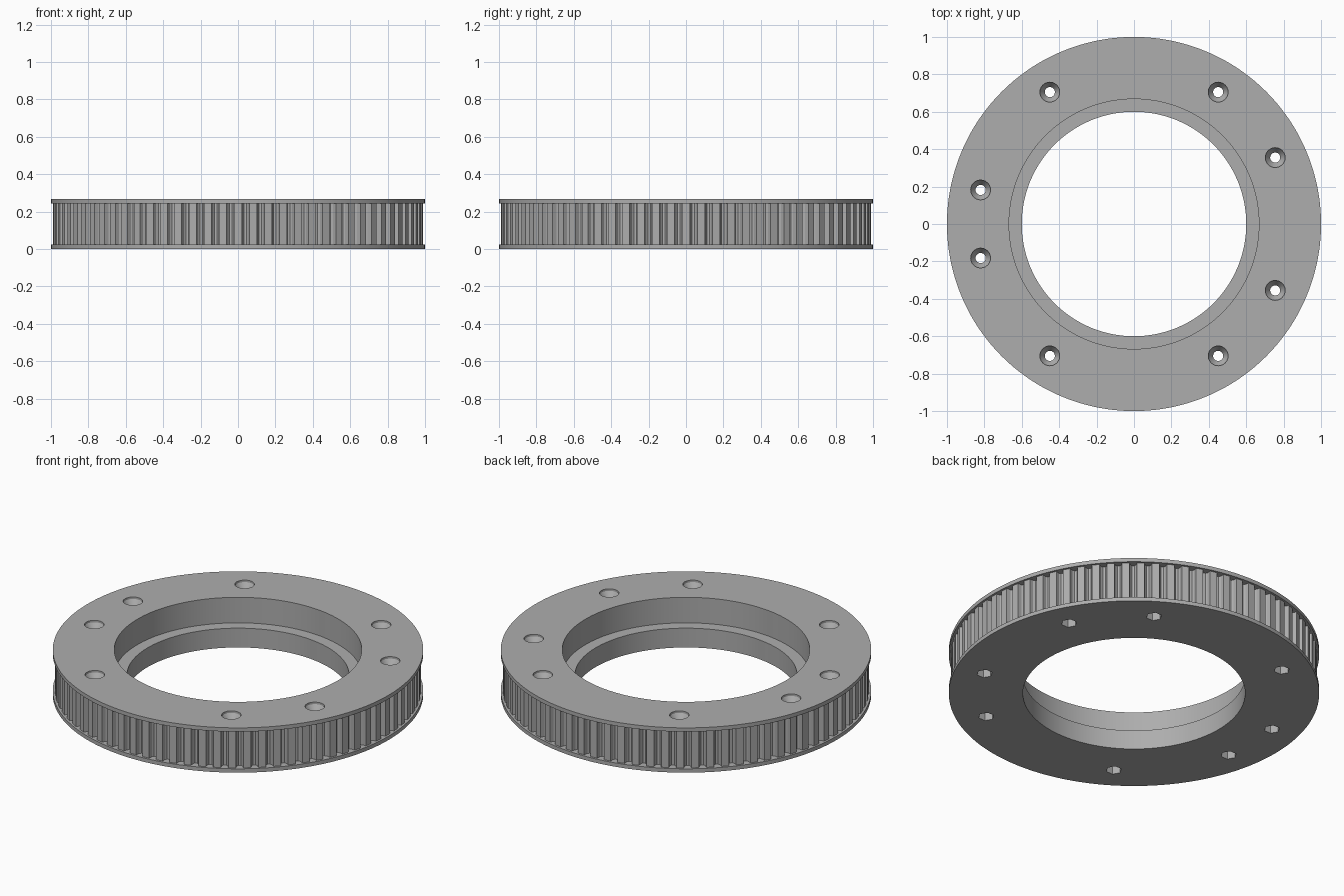
import bpy, bmesh, math
from math import cos, sin, pi

cube = bpy.data.objects.get("Cube")
if cube:
    bpy.data.objects.remove(cube)

HEIGHT, FLANGE, TEETH = 0.267, 0.023, 76

grey = bpy.data.materials.new("plain_grey")
grey.use_nodes = True
grey.diffuse_color = (0.42, 0.42, 0.42, 1)
grey.node_tree.nodes["Principled BSDF"].inputs["Base Color"].default_value = grey.diffuse_color


def make_object(name, bm):
    bmesh.ops.recalc_face_normals(bm, faces=bm.faces)
    mesh = bpy.data.meshes.new(name)
    bm.to_mesh(mesh)
    bm.free()
    obj = bpy.data.objects.new(name, mesh)
    bpy.context.collection.objects.link(obj)
    mesh.materials.append(grey)
    return obj


def add_loft(bm, rings, closed=False):
    """Skin a list of equal point rings; cap the ends unless closed."""
    loops = [[bm.verts.new(p) for p in ring] for ring in rings]
    n = len(loops[0])
    pairs = list(zip(loops, loops[1:])) + ([(loops[-1], loops[0])] if closed else [])
    for a, b in pairs:
        for i in range(n):
            j = (i + 1) % n
            bm.faces.new((a[i], a[j], b[j], b[i]))
    if not closed:
        bm.faces.new(loops[0])
        bm.faces.new(loops[-1])


def circle(r, z, n, cx=0, cy=0, turn=0):
    return [(cx + r * cos(turn + 2 * pi * i / n), cy + r * sin(turn + 2 * pi * i / n), z)
            for i in range(n)]


# Toothed outline: flat lands with round-bottomed grooves
def toothed(z):
    points = []
    for t in range(TEETH):
        for frac, r in ((0, .988), (.5, .988), (.56, .965), (.66, .955), (.84, .955), (.94, .965)):
            a = 2 * pi * (t + frac - .25) / TEETH - pi / 2
            points.append((r * cos(a), r * sin(a), z))
    return points


# Flanged ring with toothed rim, bore and bearing ledge
N = TEETH * 6
low, high, ledge = FLANGE, HEIGHT - FLANGE, 0.115
bm = bmesh.new()
start = -pi / 2 - pi / 2 / TEETH
add_loft(bm, [circle(.60, 0, N, turn=start), circle(1, 0, N, turn=start),
              circle(1, low, N, turn=start), toothed(low), toothed(high),
              circle(1, high, N, turn=start), circle(1, HEIGHT, N, turn=start),
              circle(.668, HEIGHT, N, turn=start), circle(.668, ledge, N, turn=start),
              circle(.60, ledge, N, turn=start)], closed=True)
pulley = make_object("toothed_pulley_ring", bm)

# Screw holes: countersink above, shank through, hexagonal nut pocket below
bm = bmesh.new()
for x, y in ((.45, .705), (.755, .355), (-.45, .705), (-.82, .182)):
    for side in (1, -1):
        c = (x, side * y)
        add_loft(bm, [circle(.043, -.02, 6, *c), circle(.043, .06, 6, *c),
                      circle(.027, .06, 6, *c), circle(.027, .065, 6, *c)])
cutter_nut = make_object("nut_pocket_cutter", bm)
bm = bmesh.new()
for x, y in ((.45, .705), (.755, .355), (-.45, .705), (-.82, .182)):
    for side in (1, -1):
        c = (x, side * y)
        add_loft(bm, [circle(.027, -.02, 24, *c), circle(.027, HEIGHT - .05, 24, *c),
                      circle(.053, HEIGHT - .012, 24, *c), circle(.053, HEIGHT + .02, 24, *c)])
cutter_screw = make_object("screw_hole_cutter", bm)

for cutter in (cutter_nut, cutter_screw):
    mod = pulley.modifiers.new(cutter.name, 'BOOLEAN')
    mod.operation, mod.solver, mod.object = 'DIFFERENCE', 'EXACT', cutter
bpy.context.view_layer.objects.active = pulley
pulley.select_set(True)
for mod in list(pulley.modifiers):
    bpy.ops.object.modifier_apply(modifier=mod.name)
for cutter in (cutter_nut, cutter_screw):
    bpy.data.objects.remove(cutter)

bpy.ops.object.shade_smooth_by_angle(angle=math.radians(25))
